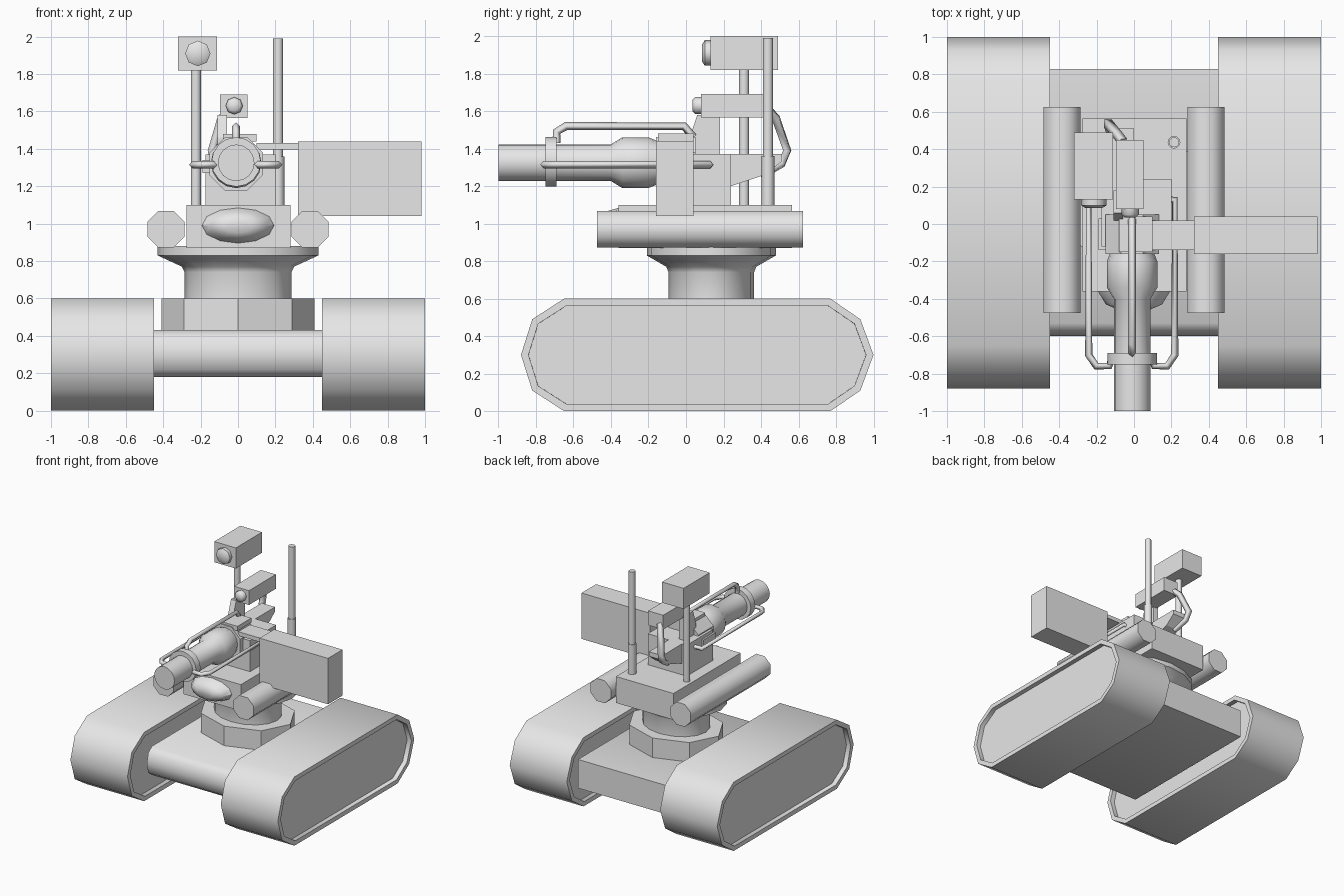
import bpy, bmesh, math
from mathutils import Vector

cube = bpy.data.objects.get("Cube")
if cube:
    bpy.data.objects.remove(cube, do_unlink=True)

GREY = (0.8, 0.8, 0.8, 1.0)
mat = bpy.data.materials.new("plain grey")
mat.use_nodes = True
mat.diffuse_color = GREY
mat.node_tree.nodes["Principled BSDF"].inputs["Base Color"].default_value = GREY


def finish(name, bm, smooth=None):
    """Turn a bmesh into an object, optionally smoothing below an angle."""
    bmesh.ops.recalc_face_normals(bm, faces=bm.faces[:])
    mesh = bpy.data.meshes.new(name)
    bm.to_mesh(mesh)
    bm.free()
    mesh.materials.append(mat)
    obj = bpy.data.objects.new(name, mesh)
    bpy.context.collection.objects.link(obj)
    if smooth:
        bpy.ops.object.select_all(action='DESELECT')
        obj.select_set(True)
        bpy.context.view_layer.objects.active = obj
        bpy.ops.object.shade_smooth_by_angle(angle=math.radians(smooth))
    return obj


def prism(name, profile, x0, x1, smooth=None, rim=0, depth=0):
    """Extrude a (y, z) profile along x; rim and depth recess the end caps."""
    bm = bmesh.new()
    ends = [[bm.verts.new((x, y, z)) for y, z in profile] for x in (x0, x1)]
    caps = [bm.faces.new(end) for end in ends]
    n = len(profile)
    for i in range(n):
        j = (i + 1) % n
        bm.faces.new((ends[0][i], ends[0][j], ends[1][j], ends[1][i]))
    bmesh.ops.recalc_face_normals(bm, faces=bm.faces[:])
    if rim:
        for cap in caps:
            bmesh.ops.inset_region(bm, faces=[cap], thickness=rim)
            inward = -cap.normal * depth
            bmesh.ops.inset_region(bm, faces=[cap], thickness=0.0005)
            bmesh.ops.translate(bm, verts=cap.verts[:], vec=inward)
    return finish(name, bm, smooth)


def box(name, x0, x1, y0, y1, z0, z1):
    return prism(name, [(y0, z0), (y1, z0), (y1, z1), (y0, z1)], x0, x1)


def lathe(name, center, steps, axis='Z', sides=16, scale=(1, 1), smooth=50, turn=0.0):
    """Rings of (position along axis, radius), closed at both ends."""
    bm = bmesh.new()
    rings = []
    for t, r in steps:
        ring = []
        for i in range(sides):
            a = 2 * math.pi * (i + turn) / sides
            u, v = r * scale[0] * math.cos(a), r * scale[1] * math.sin(a)
            p = Vector((u, v, t)) if axis == 'Z' else Vector((u, t, v))
            ring.append(bm.verts.new(p + Vector(center)))
        rings.append(ring)
    for a, b in zip(rings, rings[1:]):
        for i in range(sides):
            j = (i + 1) % sides
            bm.faces.new((a[i], a[j], b[j], b[i]))
    bm.faces.new(rings[0])
    bm.faces.new(rings[-1])
    return finish(name, bm, smooth)


def bar(name, points, radius):
    """Square bar following a polyline."""
    curve = bpy.data.curves.new(name, 'CURVE')
    curve.dimensions = '3D'
    curve.bevel_depth = radius
    curve.bevel_resolution = 0
    curve.use_fill_caps = True
    line = curve.splines.new('POLY')
    line.points.add(len(points) - 1)
    for p, co in zip(line.points, points):
        p.co = (*co, 1)
    curve.materials.append(mat)
    obj = bpy.data.objects.new(name, curve)
    bpy.context.collection.objects.link(obj)
    bpy.ops.object.select_all(action='DESELECT')
    obj.select_set(True)
    bpy.context.view_layer.objects.active = obj
    bpy.ops.object.convert(target='MESH')


# Tracks with recessed side plates
upper = [(1.0, 0.3), (0.93, 0.49), (0.77, 0.6), (-0.65, 0.6), (-0.82, 0.49), (-0.88, 0.3)]
lower = [(y, 0.6 - z) for y, z in reversed(upper[1:-1])]
for side, s in (("left", 1), ("right", -1)):
    prism(side + "_track", upper + lower, s * 0.45, s * 1.0, 50, rim=0.04, depth=0.04)

# Chassis with a rounded nose
prism("chassis", [(0.83, 0.18), (0.83, 0.43), (-0.53, 0.43), (-0.58, 0.39), (-0.6, 0.305),
                  (-0.58, 0.22), (-0.53, 0.18)], -0.46, 0.46, 50)

# Turret base and flared pedestal
lathe("turret_base", (0, 0.135, 0), [(0.42, 0.41), (0.6, 0.41)], sides=8, scale=(1, 0.8), smooth=30)
lathe("pedestal", (0, 0.135, 0), [(0.59, 0.285), (0.74, 0.285), (0.77, 0.3), (0.83, 0.43), (0.88, 0.43)],
      scale=(1, 0.8))

# Turret body, front lens and side tubes
box("turret_body", -0.275, 0.28, -0.36, 0.565, 0.87, 1.1)
lathe("front_lens", (0, 0, 0.99), [(-0.46, 0.08), (-0.43, 0.15), (-0.34, 0.205)], 'Y', 12, (1, 0.49))
for side, s in (("left", 1), ("right", -1)):
    lathe(side + "_side_tube", (s * 0.385, 0, 0.97), [(-0.475, 0.106), (0.625, 0.106)], 'Y', 8, turn=0.5)

# Gun cradle and housing
box("gun_cradle", -0.175, 0.2, -0.12, 0.24, 1.1, 1.37)
lathe("gun_housing", (-0.01, 0, 1.32), [(-0.16, 0.155), (0.05, 0.155)], 'Y', 8, smooth=30, turn=0.5)
prism("gun_tail", [(0.24, 1.2), (0.42, 1.26), (0.51, 1.33), (0.51, 1.37), (0.24, 1.37)], -0.13, 0.0)

# Barrel with a thicker sleeve, and its collar
lathe("barrel", (-0.01, 0, 1.325), [(-1.0, 0.098), (-0.74, 0.098), (-0.4, 0.098), (-0.34, 0.135),
      (-0.2, 0.135), (-0.15, 0.115), (0, 0.115)], 'Y')
lathe("barrel_collar", (-0.01, 0, 1.33), [(-0.75, 0.132), (-0.69, 0.132)], 'Y')

# Guard bars above and beside the barrel
bar("top_guard", [(-0.01, -0.69, 1.43), (-0.01, -0.69, 1.49), (-0.01, -0.64, 1.52),
                  (-0.01, -0.01, 1.52), (-0.01, 0.04, 1.46)], 0.022)
for side, s in (("left", 1), ("right", -1)):
    bar(side + "_guard", [(s * x - 0.012, y, 1.315) for x, y in
        ((0.11, -0.72), (0.12, -0.76), (0.19, -0.76), (0.23, -0.7), (0.23, 0.13), (0.15, 0.13))], 0.02)
box("housing_tab", -0.19, -0.14, -0.14, 0.03, 1.27, 1.34)
box("housing_cap", -0.08, 0.1, -0.15, 0.04, 1.44, 1.48)

# Ammunition box and feed link
box("ammunition_box", 0.32, 0.98, -0.16, 0.04, 1.04, 1.44)
box("feed_link", 0.1, 0.33, -0.14, 0.02, 1.395, 1.43)

# Bracket and rear arm of the small camera
prism("camera_bracket", [(0.02, 1.35), (0.02, 1.46), (0.06, 1.58), (0.18, 1.58), (0.18, 1.35)], -0.11, -0.06)
bar("camera_arm", [(-0.06, 0.44, 1.6), (-0.09, 0.48, 1.56), (-0.14, 0.54, 1.39),
                   (-0.13, 0.51, 1.32), (-0.1, 0.4, 1.26)], 0.028)

# Cameras with their lenses
box("small_camera", -0.095, 0.05, 0.08, 0.45, 1.565, 1.69)
lathe("small_camera_lens", (-0.02, 0, 1.63), [(0.035, 0.03), (0.05, 0.046), (0.09, 0.046)], 'Y', 8)
box("large_camera", -0.32, -0.112, 0.13, 0.49, 1.82, 2.0)
lathe("large_camera_lens", (-0.215, 0, 1.91), [(0.085, 0.045), (0.1, 0.068), (0.14, 0.068)], 'Y', 8)

# Camera mast and antenna
lathe("camera_mast", (-0.225, 0.31, 0), [(1.08, 0.027), (1.83, 0.027)], sides=12)
lathe("antenna_socket", (0.214, 0.437, 0), [(1.08, 0.034), (1.36, 0.034)], sides=12)
lathe("antenna", (0.214, 0.437, 0), [(1.3, 0.027), (1.99, 0.027)], sides=12)
